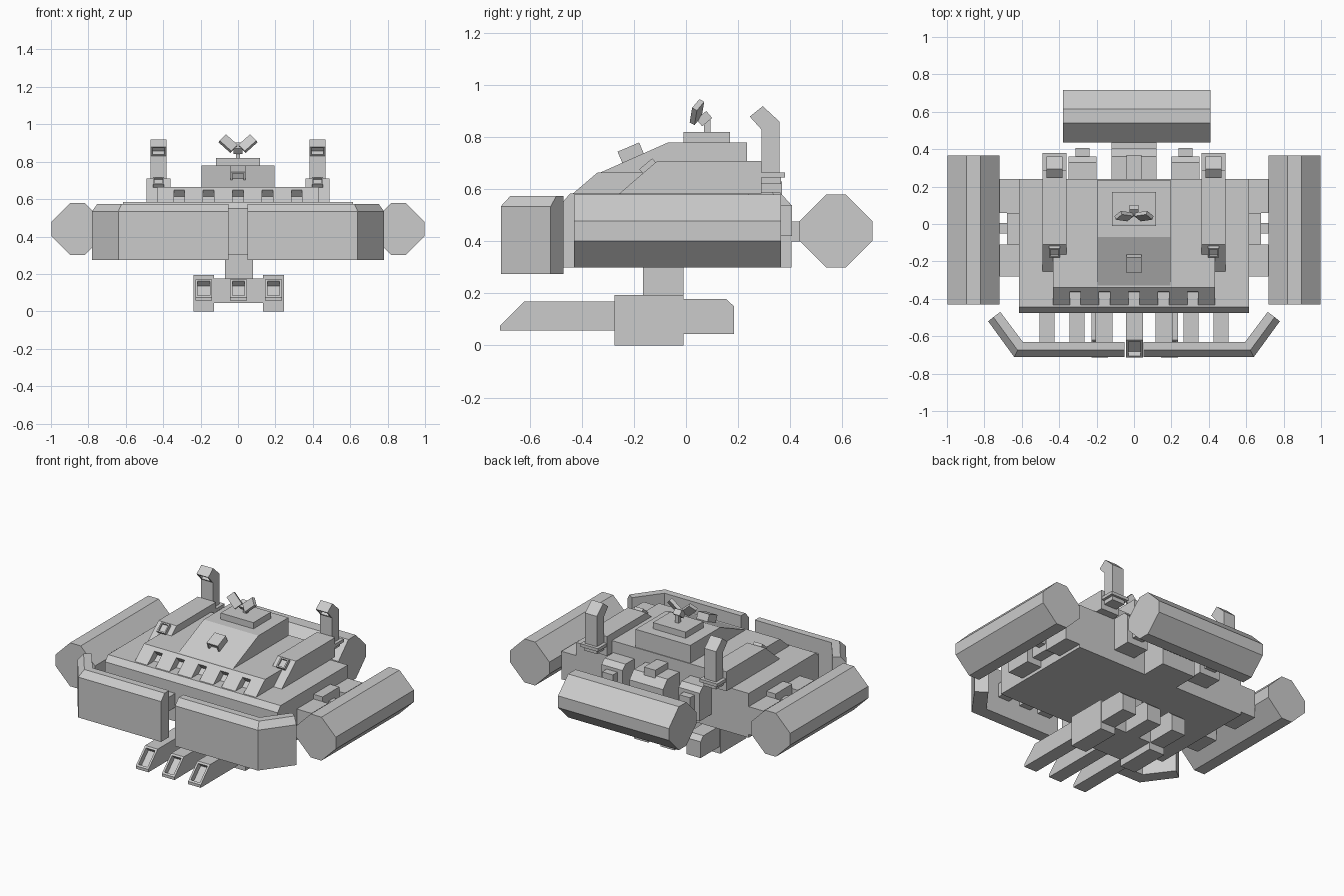
import bpy, bmesh, math
from mathutils import Vector, Matrix

if "Cube" in bpy.data.objects:
    bpy.data.objects.remove(bpy.data.objects["Cube"])

grey = bpy.data.materials.new("light_grey")
grey.diffuse_color = (0.6, 0.6, 0.6, 1)
grey.use_nodes = True
grey.node_tree.nodes["Principled BSDF"].inputs["Base Color"].default_value = grey.diffuse_color


def finish(name, bm):
    bmesh.ops.recalc_face_normals(bm, faces=bm.faces)
    me = bpy.data.meshes.new(name)
    bm.to_mesh(me)
    bm.free()
    me.materials.append(grey)
    ob = bpy.data.objects.new(name, me)
    bpy.context.collection.objects.link(ob)
    return ob


def recess(bm, direction, rim, depth):
    """Sink a framed opening into the face that points along direction."""
    bmesh.ops.recalc_face_normals(bm, faces=bm.faces)
    bm.normal_update()
    d = Vector(direction).normalized()
    f = max(bm.faces, key=lambda q: q.normal.dot(d))
    bmesh.ops.inset_region(bm, faces=[f], thickness=rim)
    n = f.normal.copy()
    r = bmesh.ops.extrude_face_region(bm, geom=[f])
    verts = [v for v in r["geom"] if isinstance(v, bmesh.types.BMVert)]
    bmesh.ops.translate(bm, verts=verts, vec=-n * depth)
    if f.is_valid:
        bm.faces.remove(f)


def prism(name, pts, a, b, axis="x", hole=None):
    """Extrude a 2D profile from a to b. Profile is (y,z), (x,z) or (x,y)."""
    place = {"x": lambda p, t: (t, p[0], p[1]),
             "y": lambda p, t: (p[0], t, p[1]),
             "z": lambda p, t: (p[0], p[1], t)}[axis]
    bm = bmesh.new()
    lo = [bm.verts.new(place(p, a)) for p in pts]
    hi = [bm.verts.new(place(p, b)) for p in pts]
    bm.faces.new(lo)
    bm.faces.new(hi)
    for i in range(len(pts)):
        j = (i + 1) % len(pts)
        bm.faces.new((lo[i], lo[j], hi[j], hi[i]))
    if hole:
        recess(bm, *hole)
    return finish(name, bm)


def box(name, x, y, z):
    return prism(name, [(x[0], y[0]), (x[1], y[0]), (x[1], y[1]), (x[0], y[1])],
                 z[0], z[1], "z")


def tilted(name, size, loc, angle, axis="X", hole=None):
    bm = bmesh.new()
    bmesh.ops.create_cube(bm, size=1)
    bmesh.ops.scale(bm, vec=size, verts=bm.verts)
    if hole:
        recess(bm, *hole)
    bm.transform(Matrix.Translation(loc) @ Matrix.Rotation(angle, 4, axis))
    return finish(name, bm)


def octagon(cx, cz, r=0.14, h=0.038):
    return [(cx + u, cz + v) for u, v in
            ((-h, -r), (h, -r), (r, -h), (r, h), (h, r), (-h, r), (-r, h), (-r, -h))]


# Hull with chamfered front edge
prism("hull", [(-.475, .30), (.24, .30), (.24, .585), (-.445, .585), (-.475, .55)],
      -.615, .615)

# Sloped front plate with five deep slots
glacis = prism("front_plate", [(-.475, .50), (.24, .50), (.24, .665), (-.34, .665), (-.475, .55)],
               -.432, .432)
slope = math.atan2(.115, .135)
for i in range(5):
    cut = tilted("slot_cutter", (.058, .125, .09), ((i - 2) * .157, -.408, .607), slope)
    cut.hide_render = True
    cut.hide_viewport = True
    m = glacis.modifiers.new("slot", "BOOLEAN")
    m.operation = "DIFFERENCE"
    m.solver = "EXACT"
    m.object = cut

# Upper turret, cap and vision block
prism("turret", [(-.34, .66), (.235, .66), (.235, .78), (-.07, .78)], -.195, .195)
box("turret_cap", (-.117, .117), (-.01, .17), (.78, .82))
tilted("vision_block", (.08, .09, .06), (0, -.21, .735), math.radians(23),
       hole=((0, -1, 0), .014, .02))

# Antenna: post, hub and two swept panels
box("antenna_post", (-.012, .012), (.07, .095), (.82, .87))
tilted("antenna_hub", (.05, .05, .035), (0, .07, .872), math.radians(40))
for s in (-1, 1):
    bm = bmesh.new()
    bmesh.ops.create_cube(bm, size=1)
    bmesh.ops.scale(bm, vec=(.085, .022, .055), verts=bm.verts)
    bm.transform(Matrix.Translation((s * .053, .042, .897))
                 @ Matrix.Rotation(math.radians(-40), 4, "X")
                 @ Matrix.Rotation(s * math.radians(-38), 4, "Y")
                 @ Matrix.Rotation(s * math.radians(-20), 4, "Z"))
    finish("antenna_panel", bm)

for s in (-1, 1):
    # Raised side ridges with a framed hatch on each ramp
    prism("side_ridge", [(-.255, .585), (.29, .585), (.29, .71), (-.11, .71)],
          s * .36, s * .49)
    tilted("ridge_hatch", (.06, .065, .03), (s * .425, -.145, .687), math.radians(40),
           hole=((0, 0, 1), .012, .012))

    # Exhaust stacks with hooked open mouths
    box("stack_foot", (s * .425 - .045, s * .425 + .045), (.285, .365), (.62, .65))
    box("stack_plate", (s * .425 - .063, s * .425 + .063), (.285, .38), (.645, .665))
    prism("exhaust_stack", [(.29, .62), (.36, .62), (.36, .86), (.295, .92),
                            (.245, .88), (.29, .83)],
          s * .425 - .042, s * .425 + .042, hole=((0, -.7, -.4), .014, .03))

    # Side pods and their mounts
    prism("side_pod", octagon(s * .858, .44), -.43, .365, "y")
    box("side_mount_front", (s * .60, s * .72), (-.28, -.11), (.32, .50))
    box("side_mount_rear", (s * .60, s * .72), (.06, .24), (.32, .50))
    box("side_mount_step", (s * .60, s * .68), (-.11, .06), (.36, .53))
    box("side_arm", (s * .60, s * .74), (-.05, .005), (.40, .48))

    # Rear pipes
    prism("rear_pipe", [(.23, .38), (.36, .38), (.36, .56), (.33, .59), (.23, .59)],
          s * .20, s * .35)
    box("rear_pipe_end", (s * .237, s * .313), (.35, .407), (.42, .54))

    # Front blade: angled plan, with the front top edge bevelled
    front = [(.05, -.712), (.64, -.712), (.78, -.52)]
    ridge = [(.05, -.675), (.622, -.675), (.752, -.498)]
    back = [(.05, -.63), (.595, -.63), (.715, -.47)]
    bm = bmesh.new()
    rings = []
    for k in range(3):
        prof = [(front[k], .275), (front[k], .535), (ridge[k], .575),
                (back[k], .575), (back[k], .275)]
        rings.append([bm.verts.new((s * p[0], p[1], z)) for p, z in prof])
    for k in range(2):
        for i in range(5):
            j = (i + 1) % 5
            bm.faces.new((rings[k][i], rings[k][j], rings[k + 1][j], rings[k + 1][i]))
    bm.faces.new(rings[0])
    bm.faces.new(rings[2])
    finish("front_blade", bm)

    # Arms holding the blade
    for cx, w in ((.465, .04), (.305, .04), (.16, .045)):
        box("blade_arm", (s * cx - w, s * cx + w), (-.64, -.46), (.39, .48))

# Rear pod, its block and arm
prism("rear_pod", octagon(.577, .44), -.38, .41)
prism("rear_block", [(.23, .30), (.405, .30), (.405, .54), (.36, .59), (.23, .59)],
      -.12, .12)
box("rear_block_rib", (-.04, .04), (.23, .37), (.55, .63))
box("rear_arm", (-.12, .12), (.39, .45), (.40, .477))

# Underslung weapon mount
box("pedestal", (-.07, .08), (-.165, -.01), (.17, .31))
box("mount_core", (-.13, .14), (-.275, -.01), (.045, .175))
for cx in (-.183, .003, .19):
    if abs(cx) > .1:
        box("mount_side", (cx - .055, cx + .055), (-.275, -.01), (0, .195))
    # Barrels with slanted open noses, and chamfered rear housings
    prism("barrel", [(-.715, .057), (-.2, .057), (-.2, .17), (-.62, .17), (-.715, .075)],
          cx - .045, cx + .045, hole=((0, -1, 1), .018, .035))
    prism("barrel_housing", [(-.02, .045), (.185, .045), (.185, .15), (.155, .178), (-.02, .178)],
          cx - .05, cx + .05)
